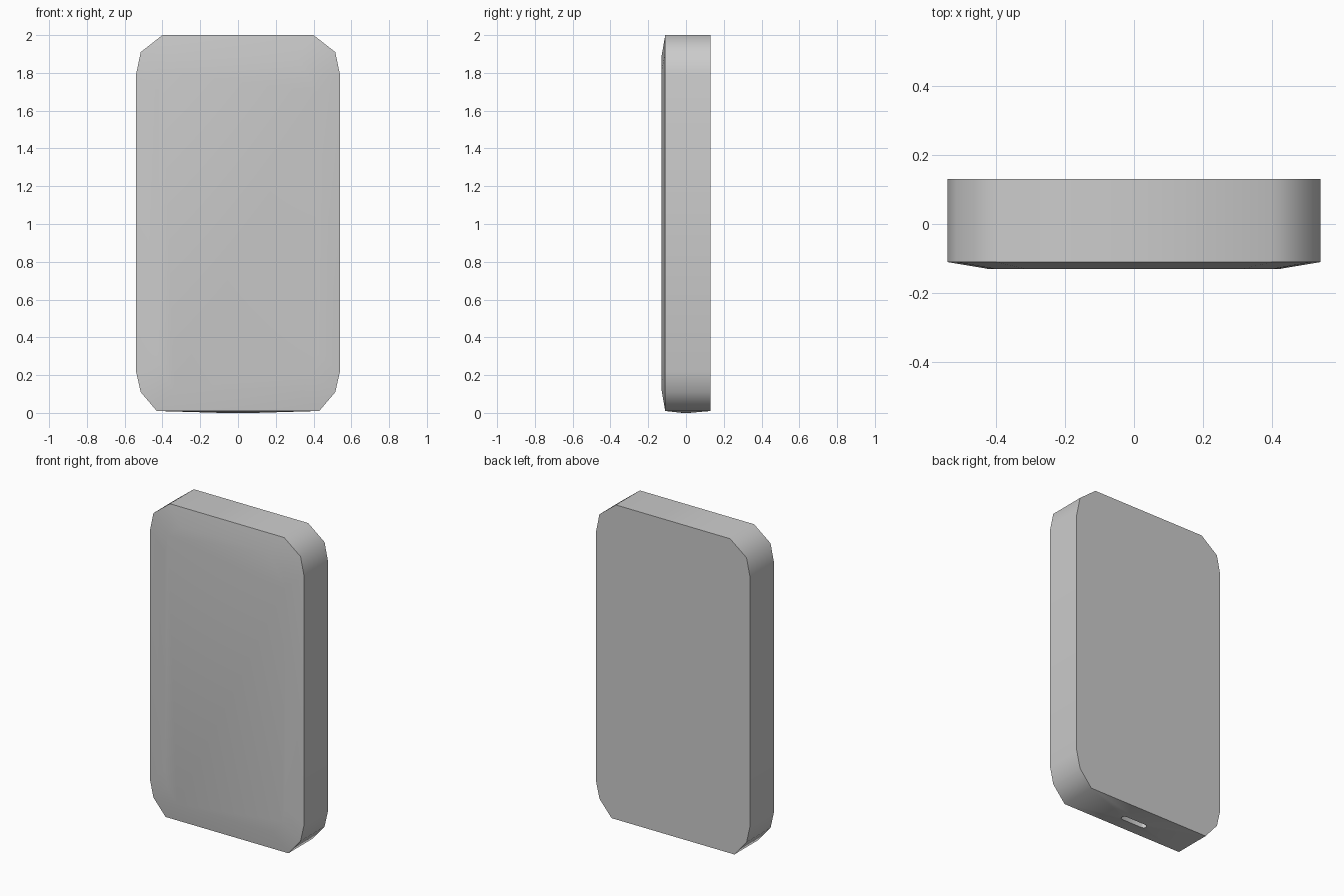
import bpy, bmesh
from math import radians, cos, sin

if "Cube" in bpy.data.objects:
    bpy.data.objects.remove(bpy.data.objects["Cube"])

# Right half of the outline (x, z), bottom to top, then mirrored
half = [(0.43, 0.01), (0.515, 0.11), (0.54, 0.22),
        (0.54, 1.79), (0.515, 1.91), (0.40, 2.0)]
outline = half + [(-x, z) for x, z in reversed(half)]
n = len(outline)

bm = bmesh.new()


def ring(y, sx=1.0, sz=1.0):
    return [bm.verts.new((x * sx, y, 1.0 + (z - 1.0) * sz)) for x, z in outline]


def bridge(a, b, skip=()):
    for i in range(len(a)):
        if i not in skip:
            j = (i + 1) % len(a)
            bm.faces.new((a[i], a[j], b[j], b[i]))


# Shell: flat back, straight sides, softly pillowed front
back = ring(0.13)
front = ring(-0.11)
pillow = ring(-0.13, 0.78, 0.885)
bridge(back, front, skip=(n - 1,))   # last segment is the underside
bridge(front, pillow)
bm.faces.new(back)
bm.faces.new(pillow)

# Underside: shallow bulge running into a rounded charging slot
hx, r = 0.09, 0.017
port, groups = [], []
for k, sx in enumerate((1, -1, -1, 1)):
    g = []
    for s in range(3):
        a = radians(90 * k + 45 * s)
        g.append(bm.verts.new((sx * (hx - r) + r * cos(a), r * sin(a) + (0.002 if k < 2 else -0.002), 0.0)))
    groups.append(g)
    port += g
corners = [back[0], back[-1], front[-1], front[0]]
for k in range(4):
    g, c, m = groups[k], corners[k], (k + 1) % 4
    bm.faces.new((c, g[0], g[1]))
    bm.faces.new((c, g[1], g[2]))
    bm.faces.new((c, g[2], groups[m][0], corners[m]))

# Slot recess
floor = [bm.verts.new((v.co.x, v.co.y, 0.06)) for v in port]
bridge(port, floor)
bm.faces.new(floor)

bmesh.ops.recalc_face_normals(bm, faces=bm.faces)
mesh = bpy.data.meshes.new("power_pack_body")
bm.to_mesh(mesh)
bm.free()
body = bpy.data.objects.new("power_pack_body", mesh)
bpy.context.collection.objects.link(body)
bpy.context.view_layer.objects.active = body
body.select_set(True)
bpy.ops.object.shade_smooth_by_angle(angle=radians(60))
